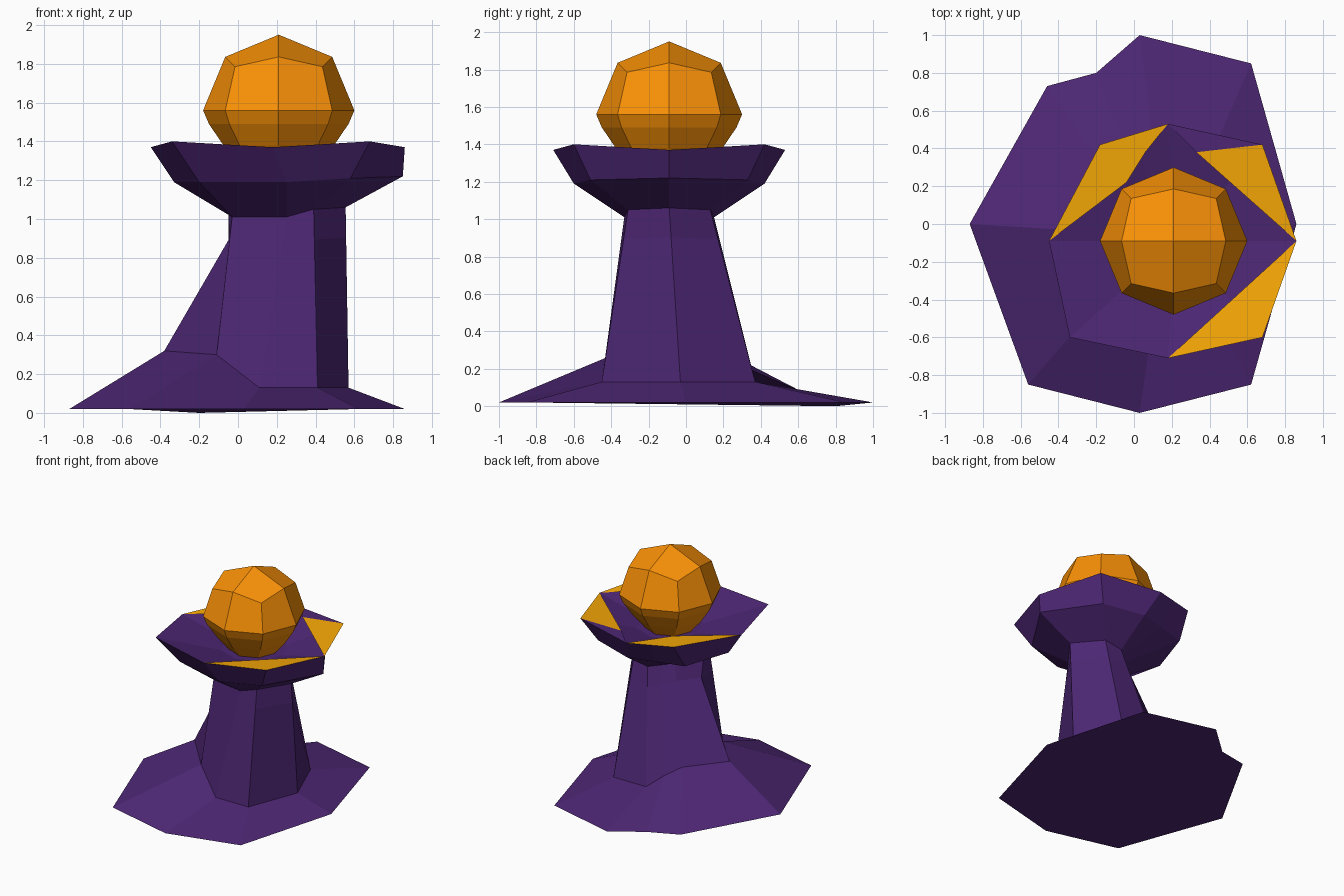
import bpy, math
from mathutils import Vector
import bmesh

if "Cube" in bpy.data.objects:
    bpy.data.objects.remove(bpy.data.objects["Cube"])


def material(name, rgb):
    m = bpy.data.materials.new(name)
    m.diffuse_color = (*rgb, 1)
    m.use_nodes = True
    m.node_tree.nodes["Principled BSDF"].inputs["Base Color"].default_value = m.diffuse_color
    return m


purple = material("purple", (0.075, 0.02, 0.175))
gold = material("gold", (0.95, 0.4, 0.002))
amber = material("amber", (0.95, 0.28, 0.002))


def add_object(name, bm, mat, fix=True):
    if fix:
        bmesh.ops.recalc_face_normals(bm, faces=bm.faces[:])
    me = bpy.data.meshes.new(name)
    bm.to_mesh(me)
    bm.free()
    me.materials.append(mat)
    ob = bpy.data.objects.new(name, me)
    bpy.context.collection.objects.link(ob)
    return ob


def ring(half, yc, nw=None, notch=None):
    """Points E, SE, S, SW, W mirrored across yc, plus a notch between NW and N."""
    p = [Vector(v) for v in half]
    p += [Vector((v.x, 2 * yc - v.y, v.z)) for v in (p[3], p[2], p[1])]
    if nw:
        p[5] = Vector(nw)
    p.insert(6, Vector(notch) if notch else (p[5] + p[6]) / 2)
    return p


def loft(bm, rings):
    rows = [[bm.verts.new(c) for c in r] for r in rings]
    n = len(rows[0])
    for a, b in zip(rows, rows[1:]):
        for i in range(n):
            bm.faces.new((a[i], a[(i + 1) % n], b[(i + 1) % n], b[i]))
    return rows


CX, CY = 0.21, -0.09

# Pedestal: flared foot, leaning column and faceted dish
foot = ring([(0.86, 0, 0.02), (0.62, -0.85, 0.02), (0.03, -1, 0.02),
             (-0.56, -0.85, 0.02), (-0.87, 0, 0.02)], 0,
            nw=(-0.46, 0.73, 0.02), notch=(-0.2, 0.8, 0.0))
ankle = ring([(0.57, -0.03, 0.13), (0.41, -0.45, 0.13), (0.11, -0.45, 0.13),
              (-0.11, -0.33, 0.30), (-0.38, -0.03, 0.32)], -0.04,
             nw=(-0.11, 0.21, 0.29), notch=(0.0, 0.29, 0.22))
neck = ring([(0.555, CY, 1.06), (0.39, -0.31, 1.05), (0.25, -0.33, 1.01),
             (-0.03, -0.28, 1.01), (-0.05, -0.16, 1.03)], CY, nw=(0.1, 0.0, 1.02))
throat = [a.lerp(b, 0.83) for a, b in zip(ankle, neck)]
throat[4] = Vector((-0.05, -0.13, 0.89))
belly = ring([(0.85, CY, 1.22), (0.58, -0.51, 1.21), (0.25, -0.60, 1.19),
              (-0.2, -0.48, 1.19), (-0.33, CY, 1.19)], CY)
rim = ring([(0.86, CY, 1.37), (0.68, -0.60, 1.40), (0.18, -0.71, 1.37),
            (-0.34, -0.60, 1.40), (-0.45, CY, 1.37)], CY, nw=(-0.18, 0.42, 1.39))
d = 0.18
floor = ring([(CX + 0.25, CY, 1.27), (CX + d, CY - d, 1.27), (CX, CY - 0.25, 1.27),
              (CX - d, CY - d, 1.27), (CX - 0.25, CY, 1.27)], CY)
bm = bmesh.new()
rows = loft(bm, [foot, ankle, throat, neck, belly, rim, floor])
bm.faces.new(rows[0])
bm.faces.new(rows[-1])
add_object("pedestal", bm, purple)


# Flat panels lying just inside the dish rim
def panels(name, polys, mat):
    bm = bmesh.new()
    for poly in polys:
        f = bm.faces.new([bm.verts.new(c) for c in poly])
        f.normal_update()
        if f.normal.z < 0:
            f.normal_flip()
    add_object(name, bm, mat, fix=False)


E, SE, S, W, NW, N, NE = (rim[i] for i in (0, 1, 2, 4, 5, 7, 8))
tip_r = Vector((0.33, 0.38, 1.375))
tip_l = Vector((0.06, 0.38, 1.375))
inner_l = Vector((-0.04, 0.22, 1.37))
panels("gold_panels", [(E, SE, S), (E, NE, tip_r), (W, NW, N, tip_l, inner_l)], gold)
panels("back_panel", [(N, NE, tip_r)], purple)

# Orb: upper half is a 2x2-per-side cube pushed out to a sphere, lower half octagonal rings
R, CZ = 0.39, 1.56
centre = Vector((CX, CY, CZ))
bm = bmesh.new()
bmesh.ops.create_cube(bm, size=2)
bmesh.ops.subdivide_edges(bm, edges=bm.edges[:], cuts=1, use_grid_fill=True)
bmesh.ops.delete(bm, geom=[v for v in bm.verts if v.co.z < -0.1], context='VERTS')
for v in bm.verts:
    v.co = centre + v.co.normalized() * R
rows = loft(bm, [[centre + Vector((r * math.cos(i * math.pi / 4),
                                   r * math.sin(i * math.pi / 4), z))
                  for i in range(8)]
                 for r, z in ((R, 0), (0.36, -0.07), (0.285, -0.18), (0.19, -0.29))])
bm.faces.new(rows[-1])
bmesh.ops.remove_doubles(bm, verts=bm.verts[:], dist=0.001)
add_object("orb", bm, amber)
